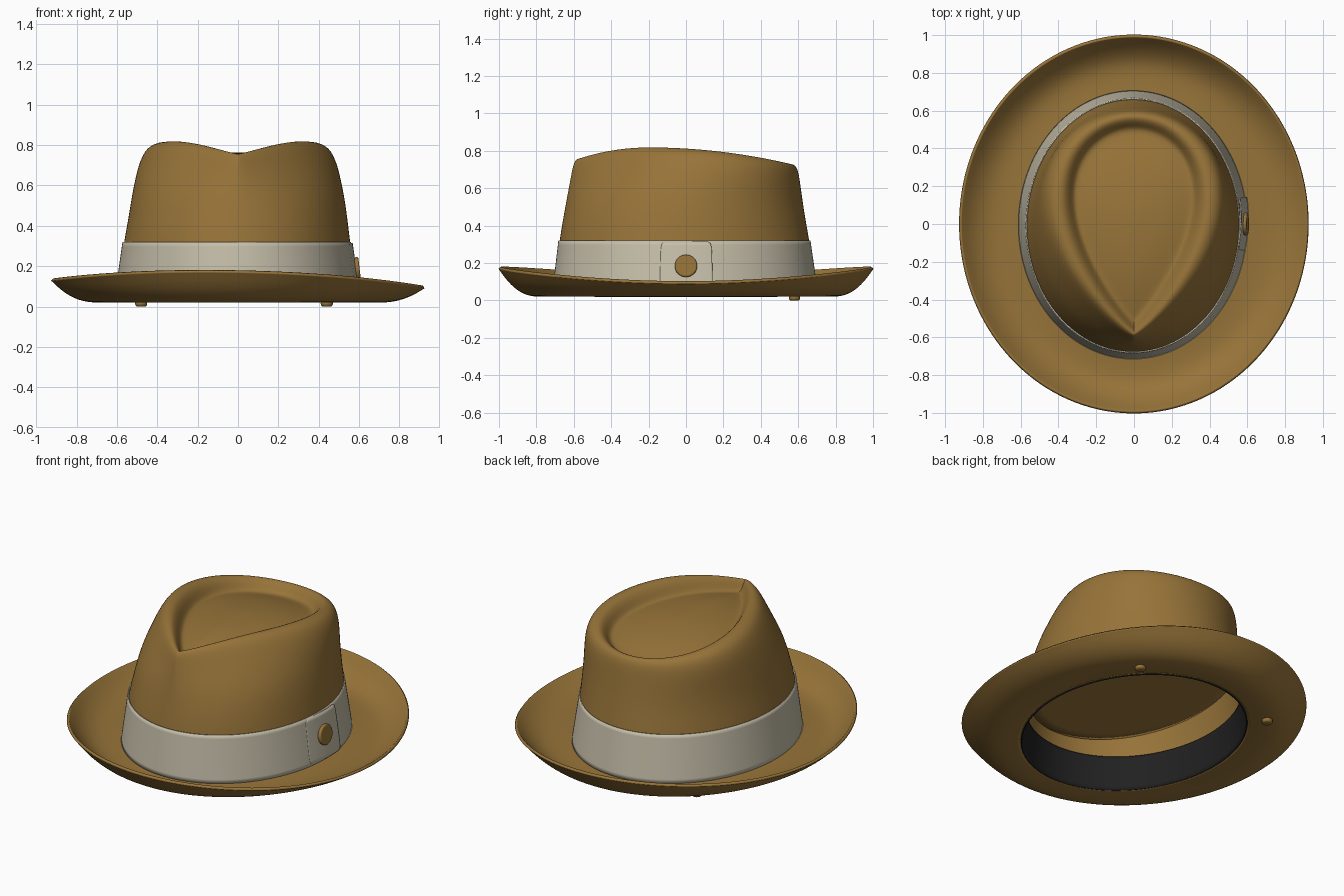
import bpy, bmesh, math

cube = bpy.data.objects.get("Cube")
if cube:
    bpy.data.objects.remove(cube, do_unlink=True)

N = 64


def material(name, rgb, rough=0.8):
    m = bpy.data.materials.new(name)
    m.use_nodes = True
    m.diffuse_color = (*rgb, 1)
    bsdf = m.node_tree.nodes["Principled BSDF"]
    bsdf.inputs["Base Color"].default_value = (*rgb, 1)
    bsdf.inputs["Roughness"].default_value = rough
    return m


felt = material("tan felt", (0.31, 0.174, 0.041))
ribbon = material("pale grey ribbon", (0.56, 0.515, 0.395))
leather = material("black leather", (0.015, 0.015, 0.016))


def ring(a, front, back, pinch, zfun, cx=0):
    """Closed loop from the back; pinch turns the ellipse into a teardrop."""
    ts = [2 * math.pi * i / N for i in range(N)]
    xs = [math.sin(t) * abs(math.cos(t / 2)) ** pinch for t in ts]
    k = a / max(xs)
    mid, half = (front + back) / 2, (back - front) / 2
    pts = []
    for t, x in zip(ts, xs):
        y = mid + half * math.cos(t)
        pts.append((cx + k * x, y, zfun(k * x, y)))
    return pts


def flat(z):
    return lambda x, y: z


def loft(name, rings, mat, thick, closed=True, cap=False):
    """Skin between loops, then smooth and thicken."""
    bm = bmesh.new()
    loops = [[bm.verts.new(p) for p in r] for r in rings]
    for lo, hi in zip(loops, loops[1:]):
        n = len(lo)
        for i in range(n if closed else n - 1):
            j = (i + 1) % n
            bm.faces.new((lo[i], lo[j], hi[j], hi[i]))
    if cap:
        bm.faces.new(loops[-1])
    bmesh.ops.recalc_face_normals(bm, faces=bm.faces)
    me = bpy.data.meshes.new(name)
    bm.to_mesh(me)
    bm.free()
    me.materials.append(mat)
    for p in me.polygons:
        p.use_smooth = True
    ob = bpy.data.objects.new(name, me)
    bpy.context.collection.objects.link(ob)
    sub = ob.modifiers.new("smooth", 'SUBSURF')
    sub.levels = sub.render_levels = 2
    sol = ob.modifiers.new("thickness", 'SOLIDIFY')
    sol.thickness = thick
    sol.offset = 0
    return ob


# Crown: straight sides, pinched front, teardrop crease with a domed floor
def ridge_height(y):
    d = y + 0.2
    return 0.82 - (0.44 if d < 0 else 0.156) * d * d


def crown_height(h):
    return lambda x, y: 0.32 + (ridge_height(y) - 0.32) * h


crown = [ring(0.59, -0.7, 0.69, 0, flat(0.03), -0.005),
         ring(0.572, -0.686, 0.672, 0, flat(0.2), -0.005),
         ring(0.556, -0.672, 0.655, 0, flat(0.32), -0.005)]
for h, a, front, back, pinch in (
        (0.25, 0.537, -0.655, 0.637, 0.04),
        (0.5, 0.519, -0.636, 0.621, 0.13),
        (0.75, 0.494, -0.615, 0.607, 0.4),
        (0.9, 0.466, -0.603, 0.598, 0.57),
        (0.975, 0.434, -0.592, 0.586, 0.64),
        (1.0, 0.385, -0.577, 0.565, 0.7),
        (0.93, 0.348, -0.56, 0.535, 0.82),
        (0.81, 0.322, -0.53, 0.505, 0.88),
        (0.83, 0.275, -0.45, 0.44, 0.88),
        (0.87, 0.18, -0.26, 0.32, 0.8),
        (0.885, 0.07, -0.06, 0.18, 0.5),
        (0.89, 0.02, 0.03, 0.09, 0)):
    crown.append(ring(a, front, back, pinch, crown_height(h)))
loft("crown", crown, felt, 0.01, cap=True)


# Lining: a sloping sheet closing the inside of the crown
def lining_height(x, y):
    return 0.35 + 0.07 * (y - x)


lining = [ring(0.54 * s, -0.65 * s, 0.635 * s, 0, lining_height, -0.005)
          for s in (1, 0.6, 0.2)]
loft("lining", lining, felt, 0.006, cap=True)


# Brim: nearly flat, curling up to a wavy edge
def brim_height(curl, base):
    def z(x, y):
        c = y * y / (x * x + y * y)
        edge = 0.115 + 0.06 * c - 0.02 * x
        return base + (edge - base) * curl
    return z


brim = []
for s, curl, base in ((0, 0, 0.034), (0.2, 0, 0.028), (0.45, 0.02, 0.025),
                      (0.65, 0.19, 0.025), (0.83, 0.52, 0.025),
                      (0.95, 0.86, 0.025), (1, 1, 0.025)):
    a, b = 0.59 + 0.332 * s, 0.693 + 0.305 * s
    brim.append(ring(a, -b, b, 0, brim_height(curl, base)))
loft("brim", brim, felt, 0.016)

# Ribbon band around the crown
band = [ring(0.604 - 0.04 * f, -0.713 + 0.033 * f, 0.704 - 0.041 * f, 0,
             flat(0.04 + 0.28 * f), -0.006) for f in (0, 0.33, 0.67, 1)]
loft("ribbon_band", band, ribbon, 0.007)

# Overlapping ribbon end on the left side, lifting gradually to its seam
overlap = []
for f in (0, 0.33, 0.67, 1):
    loop = []
    for i in range(10):
        t = -0.2 + 0.045 * i
        a = 0.597 - 0.038 * f + 0.0012 * i
        b = 0.708 - 0.036 * f
        loop.append((a * math.cos(t), b * math.sin(t), 0.045 + 0.27 * f))
    overlap.append(loop)
loft("ribbon_overlap", overlap, ribbon, 0.007, closed=False)

# Sweatband inside the opening
sweat = [ring(0.583 - 0.03 * f, -0.692 + 0.028 * f, 0.682 - 0.028 * f, 0,
              flat(0.024 + 0.2 * f), -0.005) for f in (0, 0.5, 1)]
loft("sweatband", sweat, leather, 0.006)


# Button on the ribbon and small studs under the brim
def disc(name, radius, depth, loc, rot, bevel):
    bpy.ops.mesh.primitive_cylinder_add(vertices=32, radius=radius, depth=depth,
                                        location=loc, rotation=rot)
    ob = bpy.context.object
    ob.name = name
    ob.data.materials.append(felt)
    bv = ob.modifiers.new("bevel", 'BEVEL')
    bv.width = bevel
    bv.segments = 3
    bpy.ops.object.shade_smooth_by_angle(angle=math.radians(40))


disc("button", 0.06, 0.022, (0.592, 0, 0.185), (0, math.radians(83), 0), 0.008)
for side, x in (("right", -0.48), ("left", 0.44)):
    disc("stud_" + side, 0.03, 0.03, (x, 0.58, 0.015), (0, 0, 0), 0.012)
